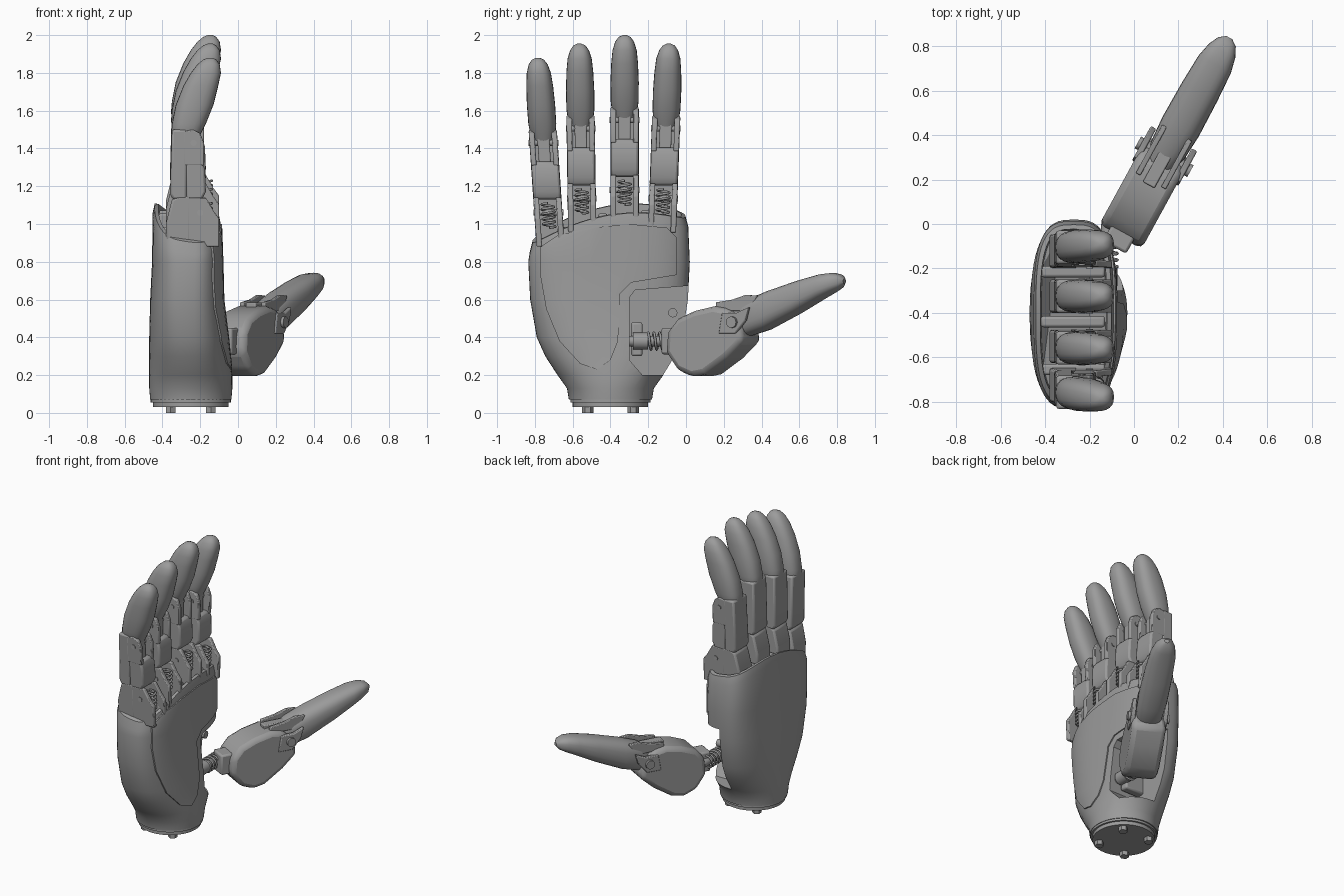
import bpy, bmesh, math
from mathutils import Matrix, Vector

cube = bpy.data.objects.get("Cube")
if cube:
    bpy.data.objects.remove(cube)

grey = bpy.data.materials.new("matte_grey")
grey.use_nodes = True
grey.diffuse_color = (0.33, 0.33, 0.33, 1)
grey.node_tree.nodes["Principled BSDF"].inputs["Base Color"].default_value = (0.33, 0.33, 0.33, 1)


def frame(origin, s, d, w):
    """Local axes: s along the part, d depth, w width."""
    m = Matrix((s, d, w)).transposed().to_4x4()
    m.translation = Vector(origin)
    return m


def add_mesh(name, bm):
    bmesh.ops.recalc_face_normals(bm, faces=bm.faces)
    mesh = bpy.data.meshes.new(name)
    bm.to_mesh(mesh)
    bm.free()
    mesh.materials.append(grey)
    obj = bpy.data.objects.new(name, mesh)
    bpy.context.collection.objects.link(obj)
    return obj


def skin(name, rings):
    bm = bmesh.new()
    loops = [[bm.verts.new(p) for p in ring] for ring in rings]
    n = len(loops[0])
    for a, b in zip(loops, loops[1:]):
        for i in range(n):
            j = (i + 1) % n
            bm.faces.new((a[i], a[j], b[j], b[i]))
    bm.faces.new(loops[0][::-1])
    bm.faces.new(loops[-1])
    return add_mesh(name, bm)


def oval(power, n):
    pts = []
    for i in range(n):
        c, s = math.cos(math.tau * i / n), math.sin(math.tau * i / n)
        pts.append((math.copysign(abs(c) ** (2 / power), c), math.copysign(abs(s) ** (2 / power), s)))
    return pts


def loft(name, rows, m, power=2.6, n=24):
    """Rows are (position, depth low, depth high, half width)."""
    return skin(name, [[m @ Vector((s, (lo + hi) / 2 + a * (hi - lo) / 2, b * hw))
                        for a, b in oval(power, n)] for s, lo, hi, hw in rows])


def prism(name, pts, w0, w1, m, bevel=0.012):
    obj = skin(name, [[m @ Vector((s, d, w)) for s, d in pts] for w in (w0, w1)])
    if bevel:
        mod = obj.modifiers.new("soft_edges", "BEVEL")
        mod.width, mod.segments = bevel, 2
    return obj


def rect(s0, s1, d0, d1):
    return [(s0, d0), (s1, d0), (s1, d1), (s0, d1)]


def rod(name, a, b, radius, n=20):
    a, b = Vector(a), Vector(b)
    bm = bmesh.new()
    m = Matrix.Translation((a + b) / 2) @ (b - a).to_track_quat("Z", "Y").to_matrix().to_4x4()
    bmesh.ops.create_cone(bm, cap_ends=True, segments=n, radius1=radius, radius2=radius,
                          depth=(b - a).length, matrix=m)
    return add_mesh(name, bm)


def spring(name, m, length, radius, turns=5):
    curve = bpy.data.curves.new(name, "CURVE")
    curve.dimensions, curve.bevel_depth, curve.bevel_resolution = "3D", 0.007, 1
    line = curve.splines.new("POLY")
    count = turns * 12
    line.points.add(count)
    for i, p in enumerate(line.points):
        t = math.tau * i / 12
        p.co = (*(m @ Vector((length * i / count, radius * math.cos(t), radius * math.sin(t)))), 1)
    curve.materials.append(grey)
    bpy.context.collection.objects.link(bpy.data.objects.new(name, curve))


def combine(obj, tool, operation):
    mod = obj.modifiers.new("cut", "BOOLEAN")
    mod.operation, mod.solver, mod.object = operation, "EXACT", tool
    bpy.context.view_layer.objects.active = obj
    bpy.ops.object.modifier_apply(modifier=mod.name)
    bpy.data.objects.remove(tool)


X, Y, Z = Vector((1, 0, 0)), Vector((0, 1, 0)), Vector((0, 0, 1))
SIDE = frame((0, 0, 0), Y, Z, X)


# Palm shell with a slanted, hollow top rim
def rim(x, y):
    return 1.085 - 0.6 * (y + 0.27) ** 2 - 0.15 * (x + 0.28)


PALM = [  # height, y low, y high, x low, x high, squareness
    (0.07, -0.62, -0.18, -0.465, -0.035, 2), (0.13, -0.63, -0.17, -0.47, -0.03, 2),
    (0.2, -0.68, -0.12, -0.47, -0.03, 2.1), (0.3, -0.745, -0.06, -0.47, -0.045, 2.3),
    (0.4, -0.79, -0.02, -0.47, -0.055, 2.5), (0.6, -0.825, 0.01, -0.465, -0.08, 2.8),
    (0.8, -0.835, 0.02, -0.455, -0.085, 3)]


def palm_shell(name, grow=0.0):
    rings = []
    for z, y0, y1, x0, x1, power in PALM:
        rings.append([Vector(((x0 + x1) / 2 + a * ((x1 - x0) / 2 + grow),
                              (y0 + y1) / 2 + b * ((y1 - y0) / 2 + grow), z)) for a, b in oval(power, 56)])
    for hx, hy, drop in ((0.18, 0.42, 0.05), (0.17, 0.405, 0), (0.15, 0.385, 0), (0.145, 0.38, 0.08)):
        ring = []
        for a, b in oval(3.2, 56):
            x, y = -0.272 + a * (hx + grow), -0.408 + b * (hy + grow)
            ring.append(Vector((x, y, rim(x, y) - drop)))
        rings.append(ring)
    return skin(name, rings)


palm = palm_shell("palm")
pocket = prism("thumb_pocket", [(-0.23, 0.2), (0.1, 0.2), (0.1, 0.68), (-0.02, 0.67), (-0.27, 0.65),
                                (-0.3, 0.61), (-0.3, 0.28)], -0.27, 0.1, SIDE, 0)
combine(palm, pocket, "DIFFERENCE")

# Raised pad on the palm
pad = palm_shell("palm_pad", 0.008)
outline = [(-0.77, 0.88), (-0.68, 0.94), (-0.5, 0.98), (-0.3, 1.0), (-0.1, 0.98), (-0.05, 0.93),
           (-0.05, 0.73), (-0.29, 0.69), (-0.35, 0.63), (-0.36, 0.38), (-0.4, 0.28), (-0.47, 0.23),
           (-0.56, 0.26), (-0.67, 0.38), (-0.74, 0.55), (-0.77, 0.72)]
combine(pad, prism("pad_outline", outline, -0.2, 0.1, SIDE, 0), "INTERSECT")

# Dividers between the finger sockets
for i, y in enumerate((-0.655, -0.44, -0.215)):
    top = rim(-0.27, y)
    prism(f"socket_divider_{i + 1}", rect(y - 0.025, y + 0.025, top - 0.1, top - 0.01), -0.42, -0.13, SIDE)

# Wrist mount
rod("wrist_ring", (-0.25, -0.4, 0.055), (-0.25, -0.4, 0.075), 0.212, 48)
rod("wrist_plate", (-0.25, -0.4, 0.03), (-0.25, -0.4, 0.058), 0.2, 48)
for i in range(4):
    a = math.pi / 4 + i * math.pi / 2
    x, y = -0.25 + 0.15 * math.cos(a), -0.4 + 0.17 * math.sin(a)
    rod(f"mount_peg_{i + 1}", (x, y, 0), (x, y, 0.04), 0.03, 6)

# Fingers: knuckle, proximal segment, hinge and curved tip
TIP = [(0.5, -0.345, -0.22, 0.05), (0.54, -0.355, -0.2, 0.066), (0.6, -0.35, -0.17, 0.074),
       (0.7, -0.33, -0.13, 0.075), (0.8, -0.29, -0.105, 0.071), (0.87, -0.25, -0.09, 0.064),
       (0.915, -0.215, -0.097, 0.05), (0.94, -0.185, -0.115, 0.032), (0.95, -0.16, -0.135, 0.01)]
FINGERS = {"little": (-0.72, 0.93, -0.068), "ring": (-0.55, 1.005, -0.015),
           "middle": (-0.325, 1.05, 0.0), "index": (-0.125, 1.005, 0.036)}
for who, (y, z, lean) in FINGERS.items():
    m = frame((0, y, z), Vector((0, lean, 1)), X, Y)
    knuckle = [(-0.05, -0.38), (0.08, -0.38), (0.2, -0.35), (0.22, -0.31), (0.22, -0.25), (-0.05, -0.25)]
    prism(who + "_knuckle", knuckle, -0.075, 0.075, m)
    cheek = [(-0.05, -0.27), (0.21, -0.27), (0.21, -0.17), (0.14, -0.13), (0.1, -0.1), (-0.05, -0.1)]
    back = [(0.2, -0.345), (0.23, -0.36), (0.57, -0.35), (0.57, -0.27), (0.2, -0.27)]
    prism(who + "_proximal_back", back, -0.075, 0.075, m)
    block = [(0.2, -0.28), (0.4, -0.28), (0.4, -0.19), (0.36, -0.175), (0.24, -0.17), (0.2, -0.19)]
    prism(who + "_proximal_block", block, -0.073, 0.073, m)
    ear = [(0.38, -0.29), (0.56, -0.29), (0.57, -0.24), (0.55, -0.2), (0.5, -0.18), (0.38, -0.18)]
    for side in (-1, 1):
        tag = "_left" if side > 0 else "_right"
        w0, w1 = sorted((side * 0.045, side * 0.074))
        prism(who + "_knuckle_cheek" + tag, cheek, w0, w1, m, 0.006)
        prism(who + "_hinge_ear" + tag, ear, w0, w1, m, 0.006)
    prism(who + "_tendon_link", rect(0.38, 0.62, -0.29, -0.215), -0.032, 0.032, m, 0.006)
    for s, d in ((0.13, -0.2), (0.5, -0.235)):
        rod(who + "_hinge_pin", m @ Vector((s, d, -0.079)), m @ Vector((s, d, 0.079)), 0.016, 12)
    spring(who + "_spring", m @ Matrix.Translation((0.05, -0.17, 0)), 0.13, 0.032)
    loft(who + "_tip", TIP, m, 2.5)

# Thumb, pointing outward and slightly upward
ALONG, ACROSS = Vector((0.48, 0.877, 0)), Vector((0.877, -0.48, 0))
t = frame((-0.03, 0.0, 0), ALONG, Z, ACROSS)
body = [(-0.07, 0.32), (0.0, 0.225), (0.09, 0.19), (0.17, 0.205), (0.3, 0.29), (0.4, 0.38),
        (0.38, 0.47), (0.31, 0.55), (0.22, 0.565), (0.1, 0.54), (0.0, 0.5), (-0.06, 0.43)]
prism("thumb_body", body, -0.11, 0.11, t, 0.03)
THUMB = [(0.3, 0.4, 0.56, 0.06), (0.38, 0.405, 0.6, 0.085), (0.5, 0.44, 0.645, 0.093),
         (0.68, 0.525, 0.70, 0.09), (0.82, 0.6, 0.735, 0.083), (0.89, 0.635, 0.742, 0.067),
         (0.935, 0.66, 0.732, 0.045), (0.957, 0.685, 0.71, 0.015)]
loft("thumb_tip", THUMB, t, 2.6)
rail = [(0.22, 0.54), (0.42, 0.54), (0.47, 0.62), (0.4, 0.625), (0.32, 0.6), (0.22, 0.585)]
for side in (-1, 1):
    tag = "_left" if side > 0 else "_right"
    prism("thumb_rail" + tag, rail, side * 0.065 - 0.012, side * 0.065 + 0.012, t, 0.005)
    arm = [(0.26, 0.42), (0.36, 0.42), (0.42, 0.49), (0.44, 0.56), (0.37, 0.53), (0.28, 0.53)]
    prism("thumb_hinge_arm" + tag, arm, side * 0.105 - 0.014, side * 0.105 + 0.014, t, 0.006)
prism("thumb_link", rect(0.2, 0.42, 0.52, 0.585), -0.03, 0.03, t, 0.006)
rod("thumb_hinge_pin", t @ Vector((0.345, 0.48, -0.135)), t @ Vector((0.345, 0.48, 0.135)), 0.03)

# Thumb joint inside the pocket
rod("thumb_axle", (-0.12, -0.31, 0.38), (-0.12, 0.0, 0.38), 0.028)
rod("axle_collar", (-0.12, -0.28, 0.38), (-0.12, -0.2, 0.38), 0.045)
spring("thumb_spring", frame((-0.12, -0.2, 0.38), Y, Z, X), 0.15, 0.045)
prism("pocket_bracket", rect(-0.29, -0.23, 0.3, 0.48), -0.28, -0.13, SIDE)
prism("thumb_mount", rect(-0.12, 0.0, 0.31, 0.45), -0.06, 0.06, t)
rod("pocket_screw", (-0.28, -0.07, 0.53), (-0.2, -0.07, 0.53), 0.025, 12)

# Smooth rounded surfaces, keep hard edges
bpy.ops.object.select_all(action="DESELECT")
for obj in bpy.context.collection.objects:
    if obj.type == "MESH" and grey.name in obj.data.materials:
        obj.select_set(True)
        bpy.context.view_layer.objects.active = obj
bpy.ops.object.shade_smooth_by_angle(angle=math.radians(35))
